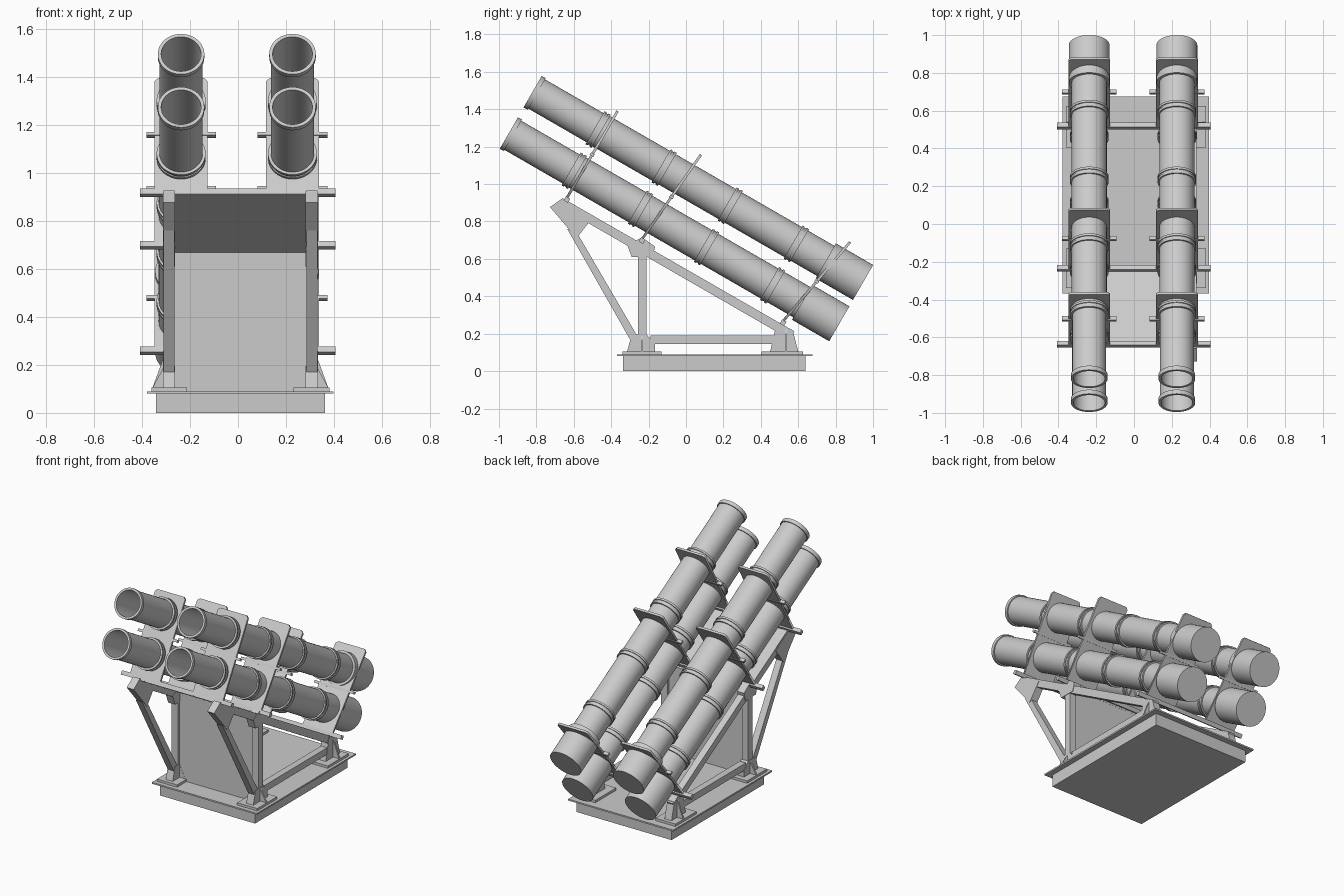
import bpy, bmesh, math
from mathutils import Matrix, Vector

if "Cube" in bpy.data.objects:
    bpy.data.objects.remove(bpy.data.objects["Cube"])

TILT = math.radians(30)
AXIS = Vector((0, math.cos(TILT), -math.sin(TILT)))
COLUMNS = (-0.237, 0.227)                           # x of the tube columns
ROWS = {"lower": Vector((0, -0.947, 1.273)), "upper": Vector((0, -0.82, 1.494))}
CX = 0.01                                           # frame centre line


def finish(name, bm):
    bmesh.ops.recalc_face_normals(bm, faces=bm.faces)
    me = bpy.data.meshes.new(name)
    bm.to_mesh(me)
    bm.free()
    ob = bpy.data.objects.new(name, me)
    bpy.context.collection.objects.link(ob)
    return ob


def box(name, x, y, z, tilt=0):
    """Box from (min, max) ranges, rotated about x around its own centre."""
    bm = bmesh.new()
    bmesh.ops.create_cube(bm, size=1)
    size = [r[1] - r[0] for r in (x, y, z)]
    mid = [(r[1] + r[0]) / 2 for r in (x, y, z)]
    bm.transform(Matrix.Translation(mid) @ Matrix.Rotation(tilt, 4, 'X')
                 @ Matrix.Diagonal((*size, 1)))
    return finish(name, bm)


def prism(name, pts, lo, hi, along='X'):
    """Extrude a (y,z) profile along x, or an (x,z) profile along y."""
    bm = bmesh.new()
    place = (lambda a, b: (lo, a, b)) if along == 'X' else (lambda a, b: (a, lo, b))
    face = bm.faces.new([bm.verts.new(place(*p)) for p in pts])
    ext = bmesh.ops.extrude_face_region(bm, geom=[face])
    step = (hi - lo, 0, 0) if along == 'X' else (0, hi - lo, 0)
    bmesh.ops.translate(bm, vec=step, verts=[v for v in ext["geom"] if isinstance(v, bmesh.types.BMVert)])
    return finish(name, bm)


def lathe(name, profile, matrix, n=40):
    bm = bmesh.new()
    vs = [bm.verts.new((r, 0, t)) for t, r in profile]
    edges = [bm.edges.new(p) for p in zip(vs, vs[1:])]
    bmesh.ops.spin(bm, geom=vs + edges, cent=(0, 0, 0), axis=(0, 0, 1),
                   angle=math.tau, steps=n, use_duplicate=False)
    bmesh.ops.remove_doubles(bm, verts=bm.verts, dist=1e-5)
    bm.transform(matrix)
    ob = finish(name, bm)
    bpy.ops.object.select_all(action='DESELECT')
    ob.select_set(True)
    bpy.context.view_layer.objects.active = ob
    bpy.ops.object.shade_smooth_by_angle(angle=math.radians(30))
    return ob


# Launch tube outline: bore, muzzle lip, four double ribs, wider tail
profile = [(1.99, 0), (1.99, 0.083), (0, 0.083), (0, 0.097), (0.025, 0.097), (0.025, 0.09)]
for i in range(4):
    t, r0, r1 = 0.385 + 0.408 * i, 0.09 if i == 0 else 0.093, 0.093
    profile += [(t, r0), (t, 0.102), (t + 0.013, 0.102), (t + 0.013, 0.097),
                (t + 0.025, 0.097), (t + 0.025, 0.102), (t + 0.038, 0.102), (t + 0.038, r1)]
profile += [(1.81, 0.093), (1.81, 0.108), (2.04, 0.108), (2.04, 0)]
for row, start in ROWS.items():
    for side, cx in zip(("left", "right"), COLUMNS):
        m = Matrix.Translation(start + Vector((cx, 0, 0))) @ Matrix.Rotation(math.radians(-120), 4, 'X')
        lathe(f"{row}_{side}_tube", profile, m)


# Support plates with a hole for each tube, from a filled 2D curve
def support_plate(name, cx, bottom, top):
    d = Vector((0, top[0] - bottom[0], top[1] - bottom[1]))
    h, b = d.length, Vector((0, *bottom))
    tilt = -math.atan2(d.y, d.z)
    d.normalize()
    w, c = 0.111, 0.015
    loops = [[(-w, 0), (w, 0), (w, h - c), (w - c, h), (c - w, h), (-w, h - c)]]
    for start in ROWS.values():
        # where the tube axis meets the plate
        q = start - b
        s = (q.y * AXIS.z - q.z * AXIS.y) / (d.y * AXIS.z - d.z * AXIS.y)
        loops.append([(0.089 * math.cos(k * math.tau / 40), s + 0.089 * math.sin(k * math.tau / 40))
                      for k in range(40)])
    cu = bpy.data.curves.new(name, 'CURVE')
    cu.dimensions, cu.fill_mode, cu.extrude = '2D', 'BOTH', 0.007
    for loop in loops:
        sp = cu.splines.new('POLY')
        sp.points.add(len(loop) - 1)
        for p, co in zip(sp.points, loop):
            p.co = (*co, 0, 1)
        sp.use_cyclic_u = True
    ob = bpy.data.objects.new(name, cu)
    bpy.context.collection.objects.link(ob)
    ob.location = (cx, *bottom)
    ob.rotation_euler = (math.pi / 2 + tilt, 0, 0)
    bpy.ops.object.select_all(action='DESELECT')
    ob.select_set(True)
    bpy.context.view_layer.objects.active = ob
    bpy.ops.object.convert(target='MESH')


PLATES = {"front": ((-0.637, 0.925), (-0.366, 1.39)),
          "middle": ((-0.235, 0.706), (0.08, 1.157)),
          "rear": ((0.519, 0.267), (0.877, 0.69))}
for where, (lo, hi) in PLATES.items():
    y, z = (lo[0] + hi[0]) / 2, (lo[1] + hi[1]) / 2
    for side, cx in zip(("left", "right"), COLUMNS):
        support_plate(f"{where}_{side}_plate", cx, lo, hi)
        # clamp bar between the two tubes
        box(f"{where}_{side}_clamp_bar", (cx - 0.145, cx + 0.145),
            (y - 0.011, y + 0.011), (z - 0.008, z + 0.008), -TILT)
    # cross bar carrying the plates
    y, z = lo[0], lo[1] - 0.008
    box(f"{where}_cross_bar", (-0.408, 0.406), (y - 0.013, y + 0.013), (z - 0.013, z + 0.013), -TILT)

# Base
box("base_block", (CX - 0.352, CX + 0.352), (-0.337, 0.64), (0, 0.08))
box("base_plate", (CX - 0.388, CX + 0.388), (-0.368, 0.675), (0.08, 0.09))

# Side frame profiles in (y, z)
FRAME = {
    "inclined_beam": [(-0.66, 0.925), (0.58, 0.212), (0.555, 0.17), (-0.685, 0.885)],
    "top_gusset": [(-0.727, 0.877), (-0.663, 0.922), (-0.5, 0.82), (-0.585, 0.71)],
    "diagonal_strut": [(-0.635, 0.76), (-0.58, 0.735), (-0.25, 0.17), (-0.3, 0.17)],
    "post": [(-0.257, 0.15), (-0.21, 0.15), (-0.21, 0.65), (-0.257, 0.65)],
    "middle_gusset": [(-0.315, 0.675), (-0.235, 0.715), (-0.165, 0.665), (-0.18, 0.61), (-0.29, 0.61)],
    "bottom_beam": [(-0.19, 0.145), (0.5, 0.145), (0.5, 0.19), (-0.19, 0.19)],
    "front_foot": [(-0.315, 0.105), (-0.165, 0.105), (-0.165, 0.145), (-0.21, 0.195), (-0.29, 0.195)],
    "rear_foot": [(0.45, 0.105), (0.6, 0.105), (0.57, 0.22), (0.485, 0.258)],
}
for side, s in (("left", -1), ("right", 1)):
    for part, pts in FRAME.items():
        grow = 0.003 if "gusset" in part or "foot" in part else 0
        a, b = sorted((CX + s * (0.275 - grow), CX + s * (0.32 + grow)))
        prism(f"{side}_{part}", pts, a, b)
    # foot pads and their ribs
    px = sorted((CX + s * 0.222, CX + s * 0.37))
    box(f"{side}_front_pad", px, (-0.34, -0.13), (0.09, 0.106))
    box(f"{side}_rear_pad", px, (0.405, 0.625), (0.09, 0.106))
    inner, outer, tip, tip_in = (CX + s * v for v in (0.275, 0.32, 0.366, 0.23))
    prism(f"{side}_rear_rib", [(inner, 0.105), (tip, 0.105), (outer, 0.23), (inner, 0.23)], 0.528, 0.54, 'Y')
    prism(f"{side}_front_rib", [(tip_in, 0.105), (tip, 0.105), (outer, 0.19), (inner, 0.19)], -0.241, -0.229, 'Y')

# Blast panels between the side frames
box("vertical_panel", (CX - 0.278, CX + 0.278), (-0.24, -0.228), (0.09, 0.67))
prism("sloped_panel", [(-0.65, 0.905), (-0.225, 0.66), (-0.225, 0.672), (-0.65, 0.917)],
      CX - 0.278, CX + 0.278)
